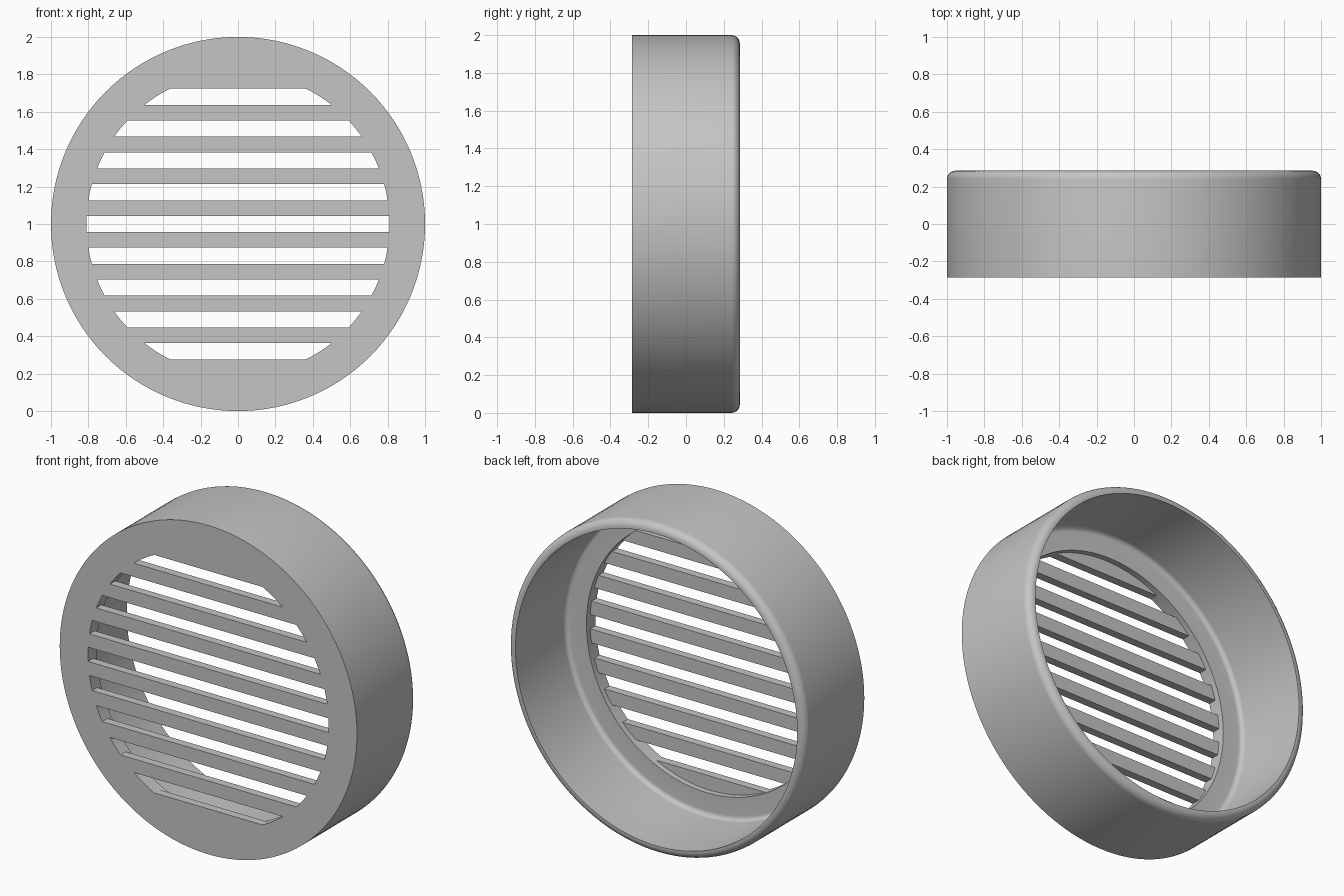
import bpy, bmesh
from math import sin, cos, asin, pi, radians

if "Cube" in bpy.data.objects:
    bpy.data.objects.remove(bpy.data.objects["Cube"])

grey = bpy.data.materials.new("plain grey")
grey.use_nodes = True
colour = (0.56, 0.56, 0.56, 1)
grey.diffuse_color = colour
grey.node_tree.nodes["Principled BSDF"].inputs["Base Color"].default_value = colour

FRONT, BACK = -0.285, 0.285
LEDGE, BAR_BACK = -0.2, -0.235
HOLE, BORE = 0.81, 0.948
PITCH, SLOT = 0.17, 0.087
SEGMENTS = 128


def finish(name, bm):
    bmesh.ops.recalc_face_normals(bm, faces=bm.faces[:])
    mesh = bpy.data.meshes.new(name)
    bm.to_mesh(mesh)
    bm.free()
    mesh.materials.append(grey)
    obj = bpy.data.objects.new(name, mesh)
    bpy.context.collection.objects.link(obj)
    bpy.ops.object.select_all(action='DESELECT')
    obj.select_set(True)
    bpy.context.view_layer.objects.active = obj
    bpy.ops.object.shade_smooth_by_angle(angle=radians(30))
    return obj


def arc(r, y, radius, start, end, steps=8):
    angles = [start + (end - start) * i / steps for i in range(steps + 1)]
    return [(r + radius * cos(a), y + radius * sin(a)) for a in angles]


# Housing: tube with a rounded outer back edge and an inner front ledge
profile = [(HOLE, FRONT), (1, FRONT)]
profile += arc(0.955, BACK - 0.045, 0.045, 0, pi / 2)
profile += [(BORE, BACK)]
profile += arc(BORE - 0.028, LEDGE + 0.028, 0.028, 0, -pi / 2)
profile += [(HOLE, LEDGE)]
bm = bmesh.new()
rings = []
for i in range(SEGMENTS):
    a = 2 * pi * i / SEGMENTS
    rings.append([bm.verts.new((r * cos(a), y, 1 + r * sin(a))) for r, y in profile])
for i, ring in enumerate(rings):
    following = rings[(i + 1) % SEGMENTS]
    for j in range(len(profile)):
        k = (j + 1) % len(profile)
        bm.faces.new((ring[j], ring[k], following[k], following[j]))
finish("housing", bm)


# Grille: horizontal strips cut from a disc, ends following the hole
def strip(name, low, high):
    r = HOLE + 0.002
    a0, a1 = asin(max(low / r, -1)), asin(min(high / r, 1))
    steps = 14
    right = [a0 + (a1 - a0) * i / steps for i in range(steps + 1)]
    outline = [(r * cos(a), r * sin(a)) for a in right]
    outline += [(-x, z) for x, z in reversed(outline) if x > 0.001]
    bm = bmesh.new()
    face = bm.faces.new([bm.verts.new((x, FRONT, 1 + z)) for x, z in outline])
    out = bmesh.ops.extrude_face_region(bm, geom=[face], use_keep_orig=True)
    moved = [v for v in out["geom"] if isinstance(v, bmesh.types.BMVert)]
    bmesh.ops.translate(bm, verts=moved, vec=(0, BAR_BACK - FRONT, 0))
    finish(name, bm)


for k in range(-4, 4):
    strip(f"grille_bar_{k + 5}", k * PITCH + SLOT / 2, (k + 1) * PITCH - SLOT / 2)
strip("grille_top_segment", 4 * PITCH + SLOT / 2, 1)
strip("grille_bottom_segment", -1, -4 * PITCH - SLOT / 2)
